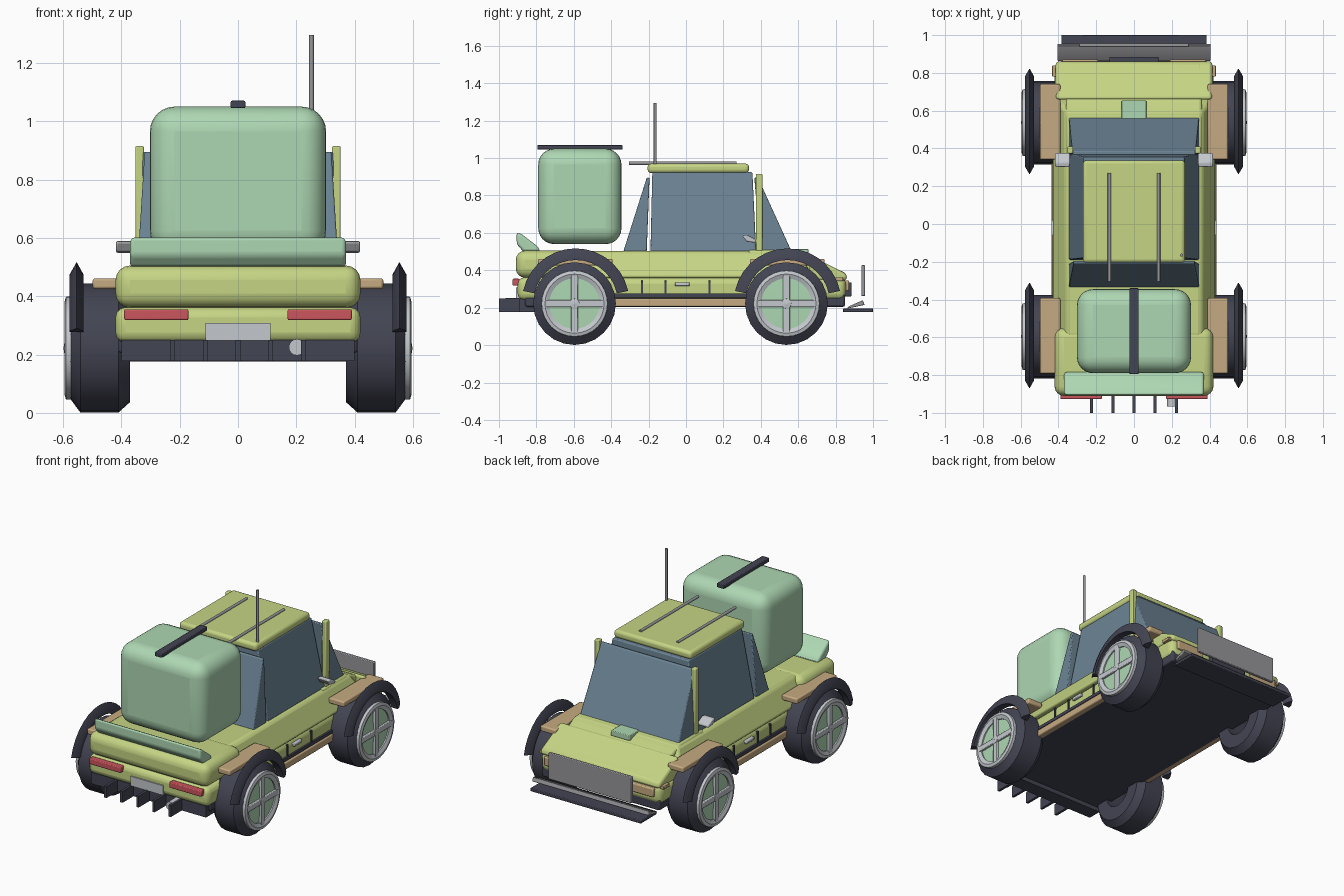
import bpy, bmesh, math

if "Cube" in bpy.data.objects:
    bpy.data.objects.remove(bpy.data.objects["Cube"])


def mat(name, rgb):
    m = bpy.data.materials.new(name)
    m.diffuse_color = (*rgb, 1)
    m.use_nodes = True
    m.node_tree.nodes["Principled BSDF"].inputs["Base Color"].default_value = m.diffuse_color
    return m


LIME = mat("lime paint", (0.56, 0.66, 0.23))
MINT = mat("mint paint", (0.42, 0.68, 0.45))
GLASS = mat("blue glass", (0.15, 0.23, 0.30))
DARK = mat("dark rubber", (0.055, 0.058, 0.085))
TAN = mat("tan trim", (0.56, 0.40, 0.22))
SILVER = mat("silver", (0.55, 0.58, 0.61))
GREY = mat("grey metal", (0.31, 0.31, 0.33))
RED = mat("red lamp", (0.60, 0.09, 0.11))


def finish(name, bm, m, bevel=0, seg=3):
    bmesh.ops.recalc_face_normals(bm, faces=bm.faces[:])
    me = bpy.data.meshes.new(name)
    bm.to_mesh(me)
    bm.free()
    me.materials.append(m)
    ob = bpy.data.objects.new(name, me)
    bpy.context.collection.objects.link(ob)
    if bevel:
        b = ob.modifiers.new("bevel", "BEVEL")
        b.width, b.segments, b.limit_method = bevel, seg, "ANGLE"
    bpy.ops.object.select_all(action="DESELECT")
    ob.select_set(True)
    bpy.context.view_layer.objects.active = ob
    bpy.ops.object.shade_smooth_by_angle(angle=math.radians(32))
    return ob


def frustum(name, m, bottom, top, bevel=0, seg=3):
    """Block between two rectangles, each (x0, x1, y0, y1, z)."""
    bm = bmesh.new()
    rings = []
    for x0, x1, y0, y1, z in (bottom, top):
        rings.append([bm.verts.new((x, y, z)) for x, y in ((x0, y0), (x1, y0), (x1, y1), (x0, y1))])
    for r in rings:
        bm.faces.new(r)
    for i in range(4):
        j = (i + 1) % 4
        bm.faces.new((rings[0][i], rings[0][j], rings[1][j], rings[1][i]))
    return finish(name, bm, m, bevel, seg)


def box(name, m, x0, x1, y0, y1, z0, z1, bevel=0, seg=3):
    return frustum(name, m, (x0, x1, y0, y1, z0), (x0, x1, y0, y1, z1), bevel, seg)


def prism(name, m, pts, x0, x1, bevel=0, seg=3):
    """Side profile of (y, z) points extruded across x."""
    bm = bmesh.new()
    a = [bm.verts.new((x0, y, z)) for y, z in pts]
    b = [bm.verts.new((x1, y, z)) for y, z in pts]
    bm.faces.new(a)
    bm.faces.new(b)
    for i in range(len(pts)):
        j = (i + 1) % len(pts)
        bm.faces.new((a[i], a[j], b[j], b[i]))
    return finish(name, bm, m, bevel, seg)


def lathe(name, m, prof, side, cy, cz, n=24, a0=0.0, a1=360.0):
    """Closed (x, radius) profile revolved about an axle along x."""
    bm = bmesh.new()
    full = a1 - a0 >= 360
    steps = n if full else n + 1
    rings = []
    for k in range(steps):
        t = math.radians(a0 + (a1 - a0) * k / n)
        rings.append([bm.verts.new((side * x, cy + r * math.cos(t), cz + r * math.sin(t))) for x, r in prof])
    for k in range(n):
        p, q = rings[k], rings[(k + 1) % steps]
        for i in range(len(prof)):
            j = (i + 1) % len(prof)
            bm.faces.new((p[i], p[j], q[j], q[i]))
    if not full:
        bm.faces.new(rings[0])
        bm.faces.new(rings[-1])
    return finish(name, bm, m)


def rod(name, m, a, b, r, n=12):
    """Square-ended round bar along y or z."""
    bm = bmesh.new()
    along_y = a[1] != b[1]
    ends = []
    for p in (a, b):
        ring = []
        for k in range(n):
            c, s = r * math.cos(2 * math.pi * k / n), r * math.sin(2 * math.pi * k / n)
            ring.append(bm.verts.new((p[0] + c, p[1] + (0 if along_y else s), p[2] + (s if along_y else 0))))
        ends.append(ring)
        bm.faces.new(ring)
    for k in range(n):
        j = (k + 1) % n
        bm.faces.new((ends[0][k], ends[0][j], ends[1][j], ends[1][k]))
    return finish(name, bm, m)


# Chassis and body shell
box("chassis", DARK, -0.41, 0.41, -0.86, 0.85, 0.205, 0.275, 0.01, 2)
box("lower_body", LIME, -0.42, 0.42, -0.90, 0.855, 0.24, 0.362, 0.035)
frustum("side_body", LIME, (-0.435, 0.435, -0.62, 0.68, 0.36), (-0.36, 0.36, -0.60, 0.60, 0.503), 0.02)
box("rear_deck", LIME, -0.42, 0.42, -0.91, -0.55, 0.36, 0.505, 0.05, 4)
prism("hood", LIME, [(0.33, 0.355), (0.86, 0.355), (0.855, 0.385), (0.63, 0.487), (0.56, 0.508), (0.33, 0.508)],
      -0.36, 0.36, 0.015)
prism("nose", LIME, [(0.66, 0.345), (0.86, 0.345), (0.86, 0.38), (0.66, 0.482)], -0.415, 0.415, 0.02)
box("hood_vent", MINT, -0.065, 0.065, 0.55, 0.655, 0.48, 0.513, 0.004, 2)

# Cabin
frustum("cabin_glass", GLASS, (-0.345, 0.345, -0.19, 0.375, 0.50), (-0.265, 0.265, -0.18, 0.355, 0.925), 0.006, 2)
frustum("rear_window", GLASS, (-0.345, 0.345, -0.335, -0.21, 0.50), (-0.32, 0.32, -0.21, -0.195, 0.895), 0.005, 2)
frustum("windshield", GLASS, (-0.345, 0.345, 0.40, 0.565, 0.50), (-0.325, 0.325, 0.365, 0.385, 0.895), 0.005, 2)
box("roof", LIME, -0.27, 0.27, -0.205, 0.337, 0.92, 0.97, 0.018)
for s in (-1, 1):
    x0, x1 = sorted((s * 0.322, s * 0.352))
    box("windshield_post", LIME, x0, x1, 0.373, 0.41, 0.50, 0.915, 0.006, 2)
    rod("roof_rail", GREY, (s * 0.13, -0.305, 0.972), (s * 0.13, 0.27, 0.972), 0.009)
    x0, x1 = sorted((s * 0.34, s * 0.418))
    prism("mirror", SILVER, [(0.30, 0.585), (0.325, 0.552), (0.375, 0.548), (0.375, 0.565), (0.325, 0.59)],
          x0, x1, 0.006, 2)
rod("antenna", GREY, (0.252, -0.165, 0.50), (0.252, -0.165, 1.295), 0.008)

# Cargo box, strap and tail wing
box("cargo_box", MINT, -0.302, 0.302, -0.79, -0.345, 0.54, 1.05, 0.085, 6)
box("cargo_strap", DARK, -0.025, 0.025, -0.795, -0.34, 1.045, 1.07, 0.004, 2)
prism("tail_wing", MINT, [(-0.905, 0.605), (-0.905, 0.54), (-0.87, 0.50), (-0.78, 0.50), (-0.79, 0.525), (-0.875, 0.59)],
      -0.37, 0.37, 0.018)

# Rear details
for s in (-1, 1):
    x0, x1 = sorted((s * 0.17, s * 0.39))
    box("tail_lamp", RED, x0, x1, -0.927, -0.89, 0.318, 0.355, 0.005, 2)
box("rear_plate", SILVER, -0.112, 0.112, -0.908, -0.89, 0.248, 0.308)
for k in range(-2, 3):
    box("diffuser_fin", DARK, k * 0.112 - 0.008, k * 0.112 + 0.008, -1.0, -0.85, 0.178, 0.25)
box("diffuser", DARK, -0.40, 0.40, -0.89, -0.80, 0.178, 0.25)
rod("exhaust", SILVER, (0.202, -0.965, 0.225), (0.202, -0.85, 0.225), 0.028, 16)

# Front details
box("splitter", DARK, -0.385, 0.385, 0.84, 1.0, 0.176, 0.196, 0.004, 2)
prism("splitter_wedge", GREY, [(0.86, 0.195), (0.955, 0.215), (0.945, 0.24), (0.87, 0.207)], -0.405, 0.405, 0.004, 2)
box("front_panel", GREY, -0.29, 0.29, 0.937, 0.957, 0.262, 0.427, 0.004, 2)
box("grille", DARK, -0.13, 0.13, 0.84, 0.885, 0.26, 0.335, 0.005, 2)
for s in (-1, 1):
    x0, x1 = sorted((s * 0.19, s * 0.38))
    box("headlamp", TAN, x0, x1, 0.84, 0.872, 0.29, 0.345, 0.006, 2)

# Side details
for s in (-1, 1):
    def side_box(name, m, xa, xb, *rest):
        lo, hi = sorted((s * xa, s * xb))
        return box(name, m, lo, hi, *rest)

    side_box("sill", TAN, 0.39, 0.438, -0.40, 0.36, 0.206, 0.25, 0.006, 2)
    side_box("sill_strip", DARK, 0.40, 0.432, -0.40, 0.36, 0.255, 0.275)
    for y in (-0.235, -0.11, 0.125):
        side_box("door_post", DARK, 0.40, 0.426, y - 0.006, y + 0.006, 0.26, 0.345)
    side_box("door_handle", SILVER, 0.40, 0.436, -0.06, 0.02, 0.315, 0.335, 0.005, 2)
    side_box("side_marker", TAN, 0.40, 0.433, 0.78, 0.84, 0.342, 0.362, 0.003, 2)

    # Wheels, arches and wheel-top pads
    for y, cz in ((-0.596, 0.222), (0.537, 0.222)):
        lathe("tyre", DARK, [(0.37, 0.10), (0.37, 0.185), (0.41, 0.221), (0.54, 0.221), (0.578, 0.17), (0.565, 0.10)],
              s, y, cz, 24)
        lathe("rim_ring", SILVER, [(0.55, 0.135), (0.55, 0.178), (0.59, 0.176), (0.595, 0.158), (0.585, 0.135)],
              s, y, cz, 32)
        lathe("hub_disc", MINT, [(0.54, 0.002), (0.54, 0.138), (0.577, 0.138), (0.58, 0.002)], s, y, cz, 32)
        side_box("wheel_spoke", SILVER, 0.56, 0.592, y - 0.165, y + 0.165, cz - 0.018, cz + 0.018, 0.004, 2)
        side_box("wheel_spoke", SILVER, 0.56, 0.592, y - 0.018, y + 0.018, cz - 0.165, cz + 0.165, 0.004, 2)
        lathe("hub_cap", SILVER, [(0.56, 0.002), (0.56, 0.03), (0.594, 0.026), (0.598, 0.002)], s, y, cz, 16)
        lathe("wheel_arch", DARK, [(0.53, 0.225), (0.53, 0.245), (0.553, 0.287), (0.577, 0.245), (0.577, 0.225)],
              s, y + 0.006, 0.23, 14, 12, 168)
        side_box("arch_pad", TAN, 0.39, 0.498, y - 0.196, y + 0.204, 0.425, 0.461, 0.008, 2)
